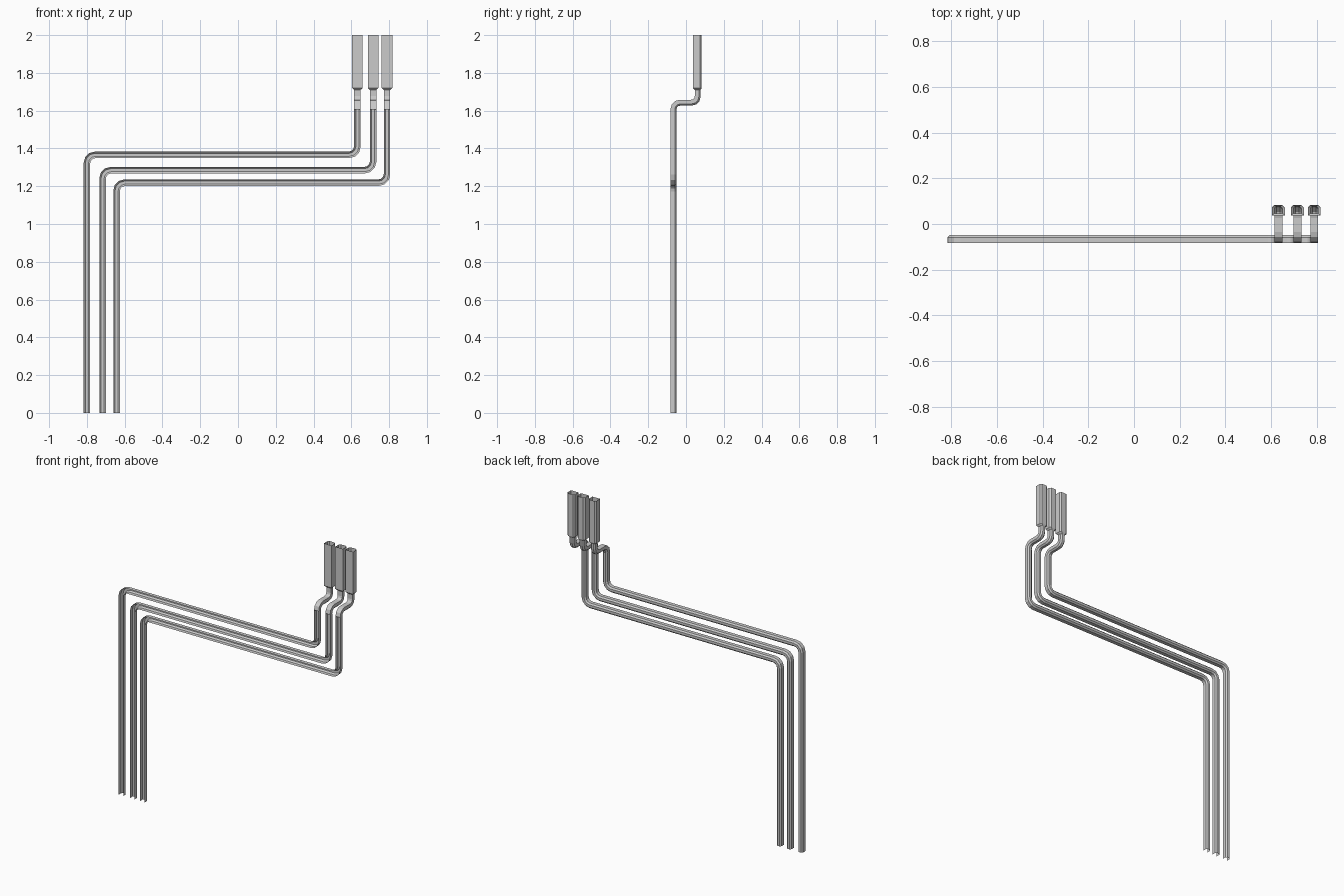
import bpy, math
from mathutils import Vector

if "Cube" in bpy.data.objects:
    bpy.data.objects.remove(bpy.data.objects["Cube"])

X, Y = Vector((1, 0, 0)), Vector((0, 1, 0))
H, C = 0.017, 0.009          # half size and chamfer of the pipe section


def section(w, d, c):
    """Channel section: open or flat to the front, chamfered at the back."""
    return [(-w, -d), (-w, d - c), (-w + c, d), (w - c, d), (w, d - c), (w, -d)]


def make(name, rings, closed):
    n = len(rings[0])
    verts = [p for r in rings for p in r]
    faces = []
    for i in range(len(rings) - 1):
        for j in range(n if closed else n - 1):
            k = (j + 1) % n
            faces.append((i * n + j, i * n + k, (i + 1) * n + k, (i + 1) * n + j))
    mesh = bpy.data.meshes.new(name)
    mesh.from_pydata(verts, [], faces)
    ob = bpy.data.objects.new(name, mesh)
    bpy.context.collection.objects.link(ob)


def rounded(points, r, seg):
    """Replace the inner corners of a path with short faceted arcs."""
    pts = [Vector(p) for p in points]
    out = [pts[0]]
    for a, b, c in zip(pts, pts[1:], pts[2:]):
        din, dout = (b - a).normalized(), (c - b).normalized()
        centre = b - din * r + dout * r
        for i in range(seg + 1):
            t = math.pi / 2 * i / seg
            out.append(centre - dout * r * math.cos(t) + din * r * math.sin(t))
    return out + [pts[-1]]


def sweep_rings(path, prof, in_xz):
    """Mitred rings along a path in the XZ plane, or else the YZ plane."""
    rings = []
    for i, p in enumerate(path):
        d = [(path[j + 1] - path[j]).normalized()
             for j in (i - 1, i) if 0 <= j < len(path) - 1]
        t = sum(d, Vector()).normalized()
        k = 1 / t.dot(d[0])
        if in_xz:
            u, v = Y.cross(t) * k, Y
        else:
            u, v = X, t.cross(X) * k
        rings.append([p + u * a + v * b for a, b in prof])
    return rings


YF, YB = -0.066, 0.062       # centre depth of lower run and of upper neck
ZJ = 1.606                   # where the neck starts
pipes = [("outer", -0.800, 1.366, 0.632),
         ("middle", -0.717, 1.285, 0.715),
         ("inner", -0.643, 1.219, 0.789)]

for label, xl, z, xr in pipes:
    # Lower run: channel open to the front
    run = rounded([(xl, YF, 0), (xl, YF, z), (xr, YF, z), (xr, YF, ZJ)], 0.044, 3)
    make(label + "_pipe_run", sweep_rings(run, section(H, H, C), True), False)

    # Upper neck: closed S-bend stepping back
    neck = rounded([(xr, YF, ZJ), (xr, YF, 1.642), (xr, YB, 1.642), (xr, YB, 1.71)], 0.034, 3)
    rings = sweep_rings(neck, section(H, 0.0155, C), False)
    make(label + "_pipe_neck", rings, True)

    # Socket: wider sleeve with a short taper and open top
    sleeve = [[Vector((xr + a, 0.060 + b, h)) for a, b in section(0.028, 0.023, 0.010)]
              for h in (1.72, 2.0)]
    make(label + "_socket", [rings[-1]] + sleeve, True)
